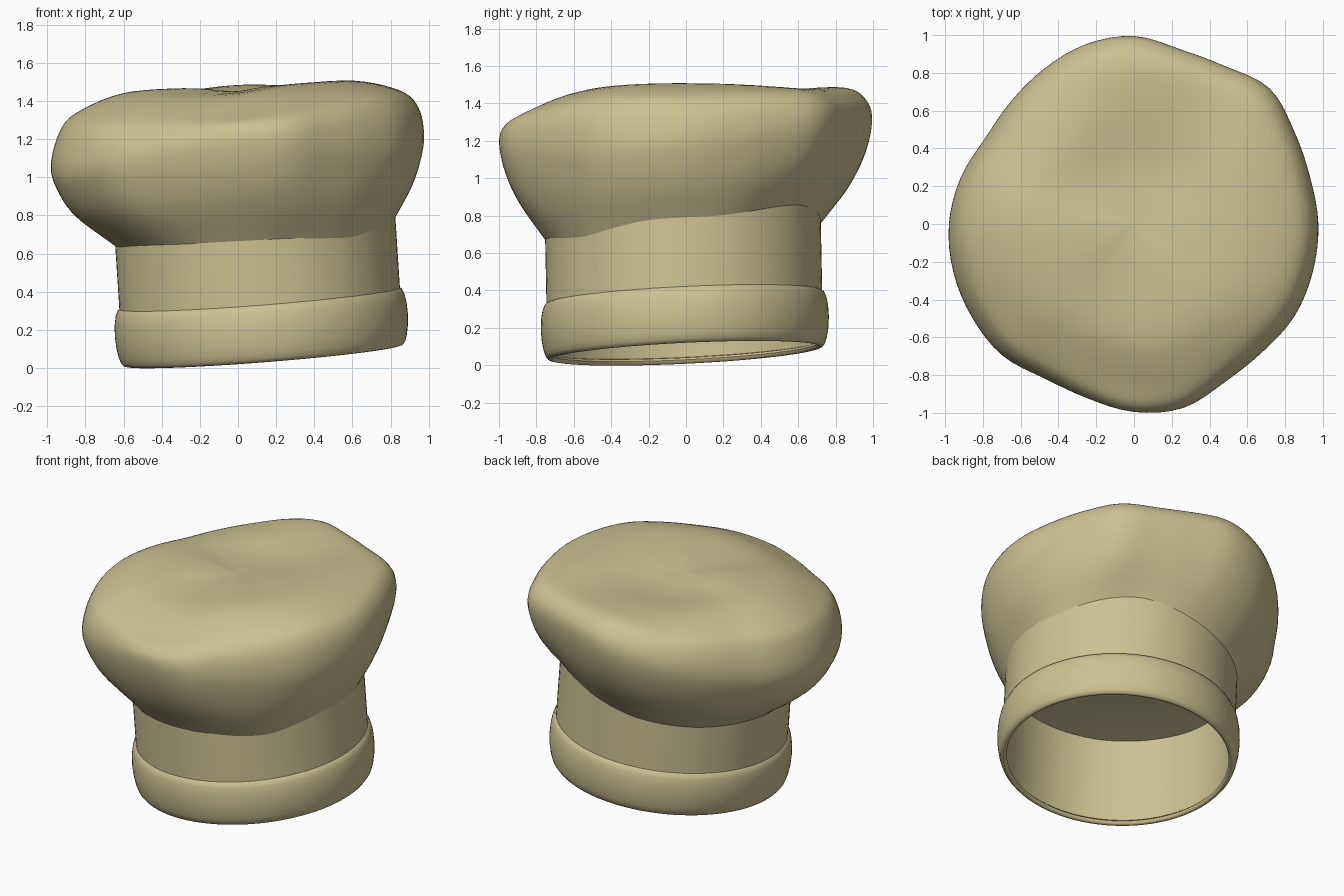
import bpy, bmesh, math
from mathutils import Vector

if "Cube" in bpy.data.objects:
    bpy.data.objects.remove(bpy.data.objects["Cube"])

mat = bpy.data.materials.new("cream_cloth")
mat.diffuse_color = (0.6, 0.54, 0.29, 1)
mat.use_nodes = True
mat.node_tree.nodes["Principled BSDF"].inputs["Base Color"].default_value = mat.diffuse_color
SEG = 96

# Slightly tilted and sheared frame of the head band
O = Vector((0.133, -0.003, 0.064))
N = Vector((-0.065, -0.02, 1))
U = Vector((1, 0, 0.078)).normalized()
V = Vector((0, 1, 0.048)).normalized()


def spline(p, t):
    """Catmull-Rom through p[0..3] between p[1] and p[2]."""
    a, b, c, d = p
    return b + (c - a) * (t / 2) + (a * 2 - b * 5 + c * 4 - d) * (t * t / 2) \
        + (b * 3 - a - c * 3 + d) * (t ** 3 / 2)


def around(values, ang):
    """Smooth periodic lookup of evenly spaced values."""
    n = len(values)
    f = ang / (2 * math.pi) * n
    i = int(f)
    return spline([values[(i + k) % n] for k in (-1, 0, 1, 2)], f - i)


def band_point(r, ang, h):
    return O + (U * math.cos(ang) + V * math.sin(ang)) * r + N * h


def seam_point(r, ang):
    """Point on the tube where it meets the puff."""
    p = band_point(r, ang, 0)
    return p + N * (around(SEAM, ang) - p.z)


def loft(name, columns, tip=None):
    """Skin closed rings; columns[i] is the profile at angle i."""
    bm = bmesh.new()
    cols = [[bm.verts.new(p) for p in col] for col in columns]
    end = bm.verts.new(tip) if tip else None
    for a, b in zip(cols, cols[1:] + cols[:1]):
        for j in range(len(a) - 1):
            bm.faces.new((a[j], b[j], b[j + 1], a[j + 1]))
        if end:
            bm.faces.new((a[-1], b[-1], end))
    me = bpy.data.meshes.new(name)
    bm.to_mesh(me)
    bm.free()
    ob = bpy.data.objects.new(name, me)
    bpy.context.collection.objects.link(ob)
    me.materials.append(mat)
    bpy.ops.object.select_all(action='DESELECT')
    ob.select_set(True)
    bpy.context.view_layer.objects.active = ob
    bpy.ops.object.shade_smooth_by_angle(angle=math.radians(50))
    return ob


# Puff shape by angle from +x (seam and radius every 15 degrees, rest every 30)
SEAM = [.79, .80, .825, .85, .855, .82, .775, .73, .70, .675, .66, .65,
        .64, .635, .64, .645, .65, .66, .67, .68, .68, .69, .735, .775]
WIDEST = [1.22, 1.28, 1.32, 1.31, 1.20, 1.10, 1.06, 1.05, 1.12, 1.19, 1.17, 1.18]
SHOULDER = [1.455, 1.47, 1.47, 1.48, 1.41, 1.36, 1.335, 1.31, 1.315, 1.325, 1.395, 1.445]
CROWN = [1.507, 1.50, 1.475, 1.475, 1.455, 1.44, 1.44, 1.425, 1.415, 1.425, 1.475, 1.50]
INNER = [1.485, 1.47, 1.45, 1.44, 1.435, 1.445, 1.465, 1.465, 1.45, 1.45, 1.475, 1.485]
RADIUS = [.976, .965, .98, 1.015, .965, .957, .995, .985, .95, .92, .91, .95,
          .98, .99, .99, .985, .945, .955, .995, 1.008, .965, .96, .98, .98]
TOP = Vector((0, 0, 1.45))

angles = [2 * math.pi * i / SEG for i in range(SEG)]

# Puffed crown
columns = []
for a in angles:
    d = Vector((math.cos(a), math.sin(a), 0))
    R, ze, zs = (around(t, a) for t in (RADIUS, WIDEST, SHOULDER))
    left = max(0, -math.cos(a))
    at = lambda r, z: d * r + Vector((0, 0, z))
    seam, eq = seam_point(0.738, a), at(R, ze)
    mix = lambda fr, fz: Vector((seam.x + (eq.x - seam.x) * fr,
                                 seam.y + (eq.y - seam.y) * fr,
                                 seam.z + (eq.z - seam.z) * fz))
    pts = [seam, mix(.56 + .05 * left, .37), mix(.87 + .02 * left, .69), eq,
           at(R * (.97 - .012 * left), ze + (zs - ze) * .62), at(R * .87, zs),
           at(R * .62, around(CROWN, a)), at(R * .3, around(INNER, a)), TOP]
    pts = [pts[0] * 2 - pts[1]] + pts + [at(-R * .3, around(INNER, (a + math.pi) % (2 * math.pi)))]
    col = []
    for i in range(len(pts) - 3):
        col += [spline(pts[i:i + 4], k / 5) for k in range(5)]
    columns.append(col)
loft("puffed_crown", columns, TOP)

# Upright tube
columns = []
for a in angles:
    lo, hi = band_point(.738, a, .03), seam_point(.738, a)
    columns.append([lo.lerp(hi, k / 6) for k in range(7)])
loft("upright_tube", columns)

# Gently domed ceiling closing the tube at the seam, facing down
center = sum((seam_point(0, a) for a in angles), Vector()) / SEG
columns = [[seam_point(.738, a).lerp(center, k / 6) + Vector((0, 0, .04 * (1 - (1 - k / 6) ** 2)))
            for k in range(6)] for a in reversed(angles)]
loft("inner_ceiling", columns, center + Vector((0, 0, .04)))

# Rolled head band
profile = [(.738, .300), (.748, .293), (.760, .265), (.768, .22), (.771, .16),
           (.767, .10), (.758, .05), (.748, .02), (.735, .003), (.722, 0),
           (.711, .006), (.706, .02), (.716, .032), (.738, .036)]
loft("head_band", [[band_point(r, a, h) for r, h in profile] for a in angles])
